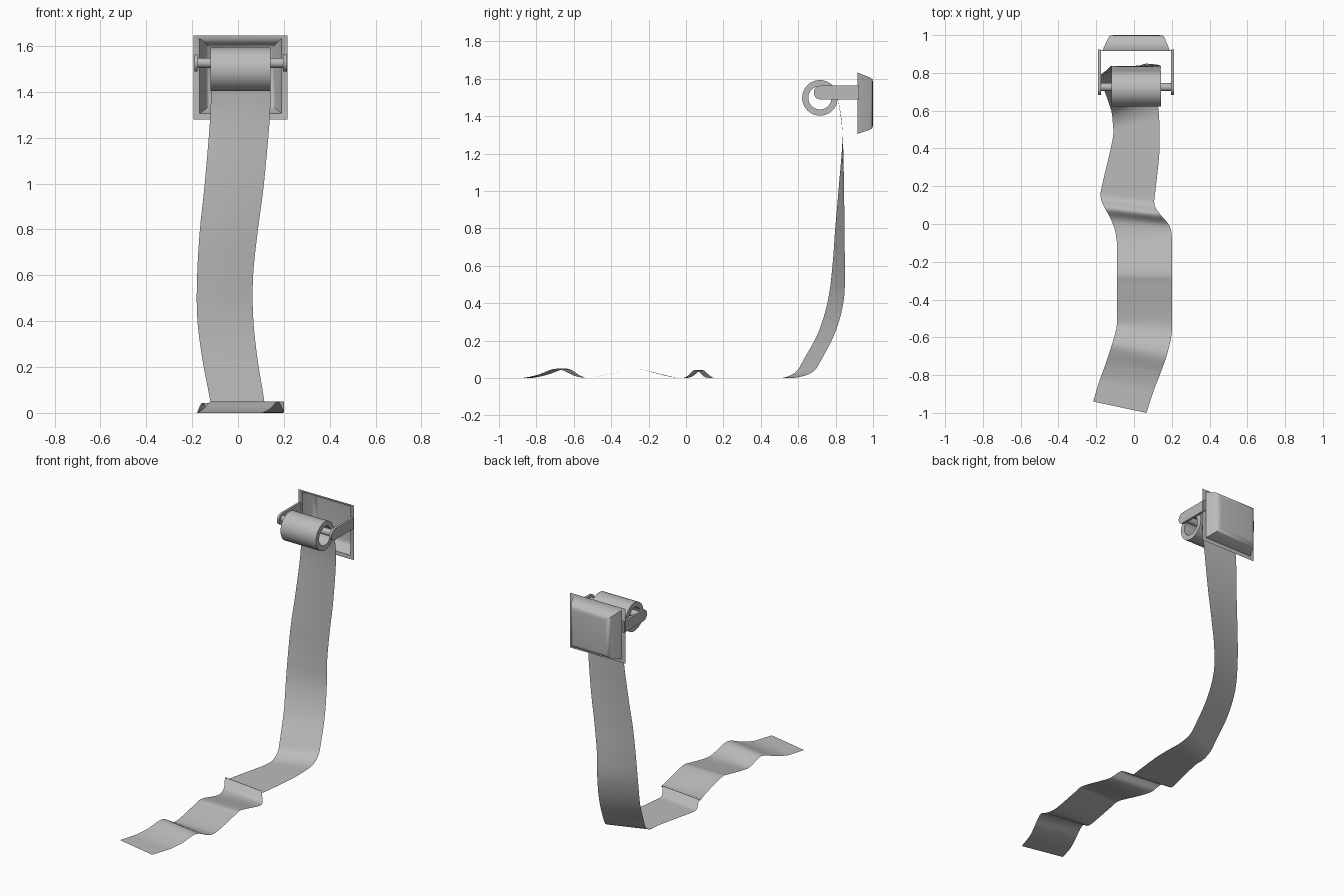
import bpy, bmesh, math
from mathutils import Vector

if "Cube" in bpy.data.objects:
    bpy.data.objects.remove(bpy.data.objects["Cube"])

grey = bpy.data.materials.new("mid_grey")
grey.diffuse_color = (.5, .5, .5, 1)
grey.use_nodes = True
grey.node_tree.nodes["Principled BSDF"].inputs["Base Color"].default_value = grey.diffuse_color


def finish(bm, name, angle=40):
    bmesh.ops.recalc_face_normals(bm, faces=bm.faces)
    me = bpy.data.meshes.new(name)
    bm.to_mesh(me)
    bm.free()
    me.materials.append(grey)
    ob = bpy.data.objects.new(name, me)
    bpy.context.collection.objects.link(ob)
    bpy.ops.object.select_all(action='DESELECT')
    ob.select_set(True)
    bpy.context.view_layer.objects.active = ob
    bpy.ops.object.shade_smooth_by_angle(angle=math.radians(angle))
    return ob


def loft(bm, rings, closed=True):
    """Bridge rows of points with quads."""
    rows = [[bm.verts.new(p) for p in r] for r in rings]
    n = len(rows[0])
    for a, b in zip(rows, rows[1:]):
        for i in range(n if closed else n - 1):
            j = (i + 1) % n
            bm.faces.new((a[i], a[j], b[j], b[i]))
    return rows


def circle(x, y, z, r, n=40):
    return [(x, y + r * math.cos(2 * math.pi * i / n), z + r * math.sin(2 * math.pi * i / n))
            for i in range(n)]


# Wall tray: thin flange around a shallow tapered recess, open to the front
def rect(x0, x1, z0, z1, y):
    return [(x0, y, z0), (x1, y, z0), (x1, y, z1), (x0, y, z1)]


bm = bmesh.new()
rows = loft(bm, [rect(-.193, .216, 1.28, 1.646, .916),
                 rect(-.167, .190, 1.305, 1.633, .918),
                 rect(-.137, .163, 1.328, 1.606, .985),
                 rect(-.126, .153, 1.338, 1.597, .997),
                 rect(-.105, .133, 1.358, 1.577, 1.0)])
bm.faces.new(rows[-1])
finish(bm, "wall_tray", 60)

# Two side arms with rounded front ends
AY, AZ, AR = .72, 1.526, .037
for name, x0, x1 in (("left_arm", -.19, -.176), ("right_arm", .197, .213)):
    prof = [(.925, AZ - AR), (.925, AZ + AR)]
    prof += [(AY + AR * math.cos(a), AZ + AR * math.sin(a))
             for a in (math.pi * (.5 + i / 16) for i in range(17))]
    bm = bmesh.new()
    rows = loft(bm, [[(x, y, z) for y, z in prof] for x in (x0, x1)])
    for r in rows:
        bm.faces.new(r)
    finish(bm, name)

# Spindle between the arms
bm = bmesh.new()
rows = loft(bm, [circle(x, .725, AZ, .022, 24) for x in (-.178, .199)])
for r in rows:
    bm.faces.new(r)
finish(bm, "spindle")

# Hollow paper roll hanging on the spindle
bm = bmesh.new()
sec = [(-.12, .062), (-.12, .095), (.142, .095), (.142, .062), (-.12, .062)]
loft(bm, [circle(x, .716, 1.498, r, 48) for x, r in sec])
bmesh.ops.remove_doubles(bm, verts=bm.verts, dist=1e-5)
finish(bm, "paper_roll")

# Loose paper strip: rows of (z, left x, left y, right x, right y)
strip = [
    (1.50, -.12, .811, .14, .811), (1.31, -.12, .837, .14, .837),
    (1.0, -.145, .815, .113, .845), (.8, -.166, .798, .087, .847),
    (.6, -.178, .783, .066, .849), (.42, -.178, .76, .066, .844),
    (.25, -.158, .71, .083, .80), (.1, -.13, .63, .107, .725),
    (.035, -.118, .59, .118, .68), (.004, -.112, .53, .13, .60),
    (0, -.11, .47, .136, .49), (0, -.13, .37, .133, .36),
    (0, -.17, .2, .115, .19), (.004, -.176, .14, .108, .105),
    (.043, -.155, .085, .14, .05), (.003, -.12, .02, .185, -.005),
    (.006, -.092, -.08, .2, -.07), (.048, -.09, -.25, .2, -.25),
    (.04, -.09, -.32, .2, -.32), (.004, -.09, -.5, .2, -.5),
    (.01, -.095, -.56, .198, -.59), (.05, -.116, -.635, .175, -.69),
    (.018, -.15, -.74, .14, -.79), (0, -.183, -.83, .105, -.88),
    (0, -.216, -.94, .066, -1.0)]
STEPS, COLS = 5, 6


def spline(a, b, c, d, t):
    return [.5 * (2 * q + (r - p) * t + (2 * p - 5 * q + 4 * r - s) * t * t
                  + (3 * q - p - 3 * r + s) * t ** 3) for p, q, r, s in zip(a, b, c, d)]


pts = [strip[0]] + strip + [strip[-1]]
fine = [spline(*pts[i:i + 4], k / STEPS) for i in range(len(strip) - 1) for k in range(STEPS)]
fine.append(strip[-1])
grid = []
for z, xl, yl, xr, yr in fine:
    a, b = Vector((xl, yl, max(z, 0))), Vector((xr, yr, max(z, 0)))
    grid.append([a.lerp(b, c / COLS) for c in range(COLS + 1)])
bm = bmesh.new()
loft(bm, grid, closed=False)
finish(bm, "paper_strip", 60)
